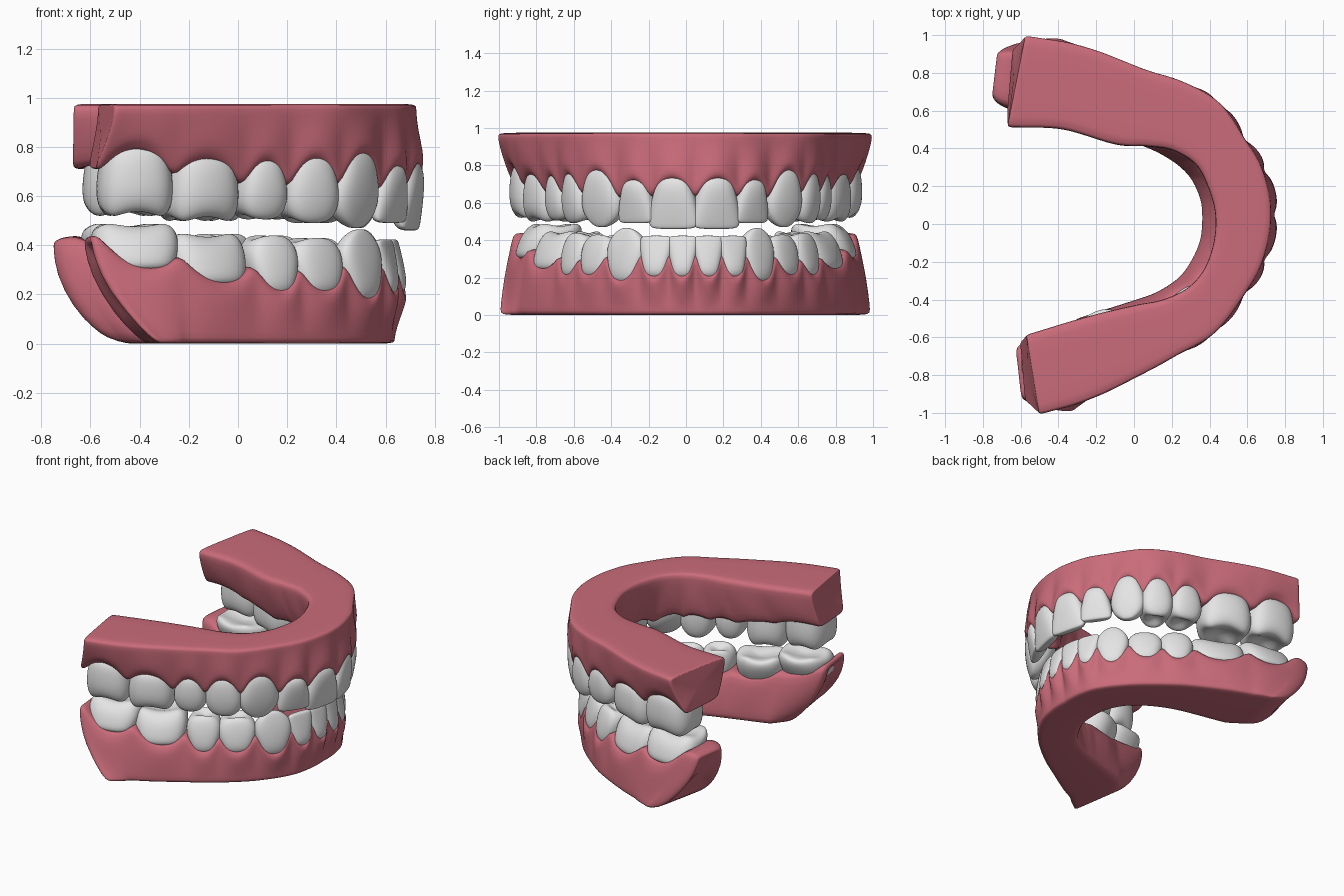
import bpy, math
from mathutils import Vector

if "Cube" in bpy.data.objects:
    bpy.data.objects.remove(bpy.data.objects["Cube"])


def material(name, rgb):
    m = bpy.data.materials.new(name)
    m.diffuse_color = (*rgb, 1)
    m.use_nodes = True
    m.node_tree.nodes["Principled BSDF"].inputs["Base Color"].default_value = m.diffuse_color
    return m


GUM = material("gum_pink", (0.59, 0.15, 0.195))
ENAMEL = material("tooth_white", (0.78, 0.78, 0.78))


def make(name, verts, faces, mat, level):
    me = bpy.data.meshes.new(name)
    me.from_pydata(verts, [], faces)
    me.materials.append(mat)
    me.polygons.foreach_set("use_smooth", [True] * len(me.polygons))
    ob = bpy.data.objects.new(name, me)
    bpy.context.collection.objects.link(ob)
    sub = ob.modifiers.new("smooth", 'SUBSURF')
    sub.levels = sub.render_levels = level
    return ob


def skin(rings):
    """Join closed rings of equal size into a capped tube."""
    n = len(rings[0])
    verts = [p for r in rings for p in r]
    faces = [(i * n + j, i * n + (j + 1) % n, (i + 1) * n + (j + 1) % n, (i + 1) * n + j)
             for i in range(len(rings) - 1) for j in range(n)]
    faces.append(tuple(reversed(range(n))))
    faces.append(tuple(range(len(verts) - n, len(verts))))
    return verts, faces


def curve(pts, t):
    """Smooth curve passing through pts at whole values of t."""
    i = min(max(int(t), 0), len(pts) - 2)
    u = t - i
    P = [Vector(p) for p in pts]
    b, c = P[i], P[i + 1]
    a = P[i - 1] if i > 0 else 2 * b - c
    d = P[i + 2] if i + 2 < len(P) else 2 * c - b
    return 0.5 * (2 * b + (c - a) * u + (2 * a - 5 * b + 4 * c - d) * u * u
                  + (3 * b - a - 3 * c + d) * u ** 3)


def frame(pts, t):
    tan = (curve(pts, min(t + .05, 14)) - curve(pts, max(t - .05, 0))).normalized()
    return curve(pts, t), tan, Vector((-tan.y, tan.x))


# Crown profiles: (height fraction, width factor, depth factor)
PROFILE = {
    "molar": [(-.12, .7, .8), (0, .84, .93), (.35, .97, 1), (.65, 1, 1), (.88, .94, .9),
              (.98, .76, .72), (.9, .45, .42), (.82, .15, .12)],
    "premolar": [(-.2, .6, .8), (0, .7, .93), (.35, .94, 1), (.65, 1, .98), (.88, .88, .85),
                 (.98, .66, .62), (.92, .4, .36), (.86, .1, .1)],
    "canine": [(-.2, .5, .7), (0, .64, .95), (.35, .92, 1), (.62, 1, .85), (.84, .8, .58),
               (.98, .42, .32), (1.02, .15, .12)],
    "incisor": [(-.15, .5, .6), (0, .64, .9), (.3, .84, 1), (.65, .98, .72), (.9, 1, .45),
                (1, .92, .3), (1.02, .5, .12)],
}
KIND = ["molar", "molar", "premolar", "premolar", "canine", "incisor", "incisor"]
KIND = KIND + KIND[::-1]
LEAN = {"molar": 1, "premolar": .5, "canine": .2, "incisor": .2}


def tooth(name, kind, pos, tan, out, w, d, apex, tip, lean):
    rings = []
    for k, (f, a, b) in enumerate(PROFILE[kind]):
        ring = []
        back = (1 - b) * d * .25 if kind in ("incisor", "canine") else 0
        if f < 0:
            back = -.03
        for j in range(16):
            th = 2 * math.pi * j / 16
            c, s = math.cos(th), math.sin(th)
            u = math.copysign(abs(c) ** .75, c)
            v = math.copysign(abs(s) ** .75, s)
            cusp = 0
            if k in (4, 5) and kind in ("molar", "premolar"):
                cusp = -.06 * math.cos((4 if kind == "molar" else 2) * th)
            p = (pos + tan * (u * a * w * (.51 if kind == "molar" else .53) * (1 + .12 * v))
                 + out * (v * b * d * .53 + back - d / 2 - lean * max(f, 0)))
            ring.append((p.x, p.y, apex + (tip - apex) * (f + cusp)))
        rings.append(ring)
    make(name, *skin(rings), ENAMEL, 2)


def arch(name, B, I, contact, apex, tip, depth, zb, off, ends, shrink, pull, slant, lean):
    contact = contact + contact[-2::-1]
    apex, tip, depth = (x + x[::-1] for x in (apex, tip, depth))
    up = 1 if zb == 0 else -1

    # Teeth
    for i in range(14):
        pos, tan, out = frame(B, i + .5)
        w = (Vector(B[i + 1]) - Vector(B[i])).length
        tooth(f"{name}_{KIND[i]}_{i + 1}", KIND[i], pos, tan, out, w, depth[i], apex[i], tip[i],
              lean * LEAN[KIND[i]])

    # Gum: cross-sections along the arch with a scalloped margin
    def section(t):
        i = min(int(t), 13)
        u = t - i
        bump = 1 - abs(2 * u - 1) ** 2
        mid = contact[i] * (1 - u) + contact[i + 1] * u
        ze = mid + (apex[i] - (contact[i] + contact[i + 1]) / 2) * bump
        zl = mid + (ze - mid) * .25
        x = min(max(t - .5, 0), 12.999)
        d = depth[int(x)] * (1 - x % 1) + depth[int(x) + 1] * (x % 1)
        pos, tan, out = frame(B, t)
        m = abs(t - 7) / 7
        wgt = min(max(abs(t - 7) - 6, 0), 1)
        O = pos + out * (off[0] * m + off[1] * (1 - m)) + Vector((slant * wgt, 0))
        E = pos + out * (-.025 + .022 * bump)
        In = curve(I, t)
        L = (pos - out * (d + .02 - .02 * (1 - bump))).lerp(In, .4)
        h, hl = ze - zb, zl - zb
        r = .025 * up

        def P(p, z):
            k = max(0, 1 - abs((z - zb) / h))
            return Vector((p.x + pull * wgt * k ** 2.8, p.y, z))
        bulge = out * .012 * bump
        return [P(In.lerp(O, .5), zb), P(In.lerp(O, .95), zb), P(O, zb + r * .3), P(O, zb + r * 1.5),
                P(O.lerp(E, .3) + bulge * .5, zb + h * .45), P(O.lerp(E, .75) + bulge, zb + h * .78),
                P(E + out * .003, ze - r), P(E - out * .012, ze), P(E - out * .04, ze + r * .1),
                P(E.lerp(L, .5), (ze + zl) / 2), P(L + out * .02, zl), P(L, zl - r),
                P(L.lerp(In, .5) - bulge * .6, zb + hl * .6), P(In, zb + hl * .2),
                P(In, zb + r * .3), P(In.lerp(O, .06), zb)]

    # Rounded gum ends behind the last molars
    def cap(t, sign, length):
        base = section(t)
        tan = frame(B, t)[1] * sign
        c = sum(base, Vector()) / len(base)
        if up > 0:
            c.z = contact[0] * .75
        rings = []
        for ang in (30, 60, 80, 90):
            a = math.radians(ang)
            s = 1 - shrink * (1 - math.cos(a))
            mv = Vector((tan.x, tan.y, 0)) * length * math.sin(a)
            rings.append([c + (p - c) * s + mv for p in base])
        rings.append([c + mv + (p - c - mv) * .8 for p in rings[-1]])
        return rings

    rings = cap(0, -1, ends[0])[::-1]
    rings += [section(i / 8) for i in range(113)]
    rings += cap(14, 1, ends[1])
    v, f = skin(rings)
    if up > 0:
        f = [tuple(reversed(q)) for q in f]
    make(name + "_gum", v, f, GUM, 1)


# Upper jaw: outer tooth line, inner gum outline, then margin, neck, tip heights and depths
arch("upper",
     [(-.62, .95), (-.28, .91), (.05, .80), (.27, .74), (.46, .64), (.60, .46), (.71, .29), (.765, .05),
      (.71, -.20), (.60, -.38), (.43, -.58), (.22, -.69), (.03, -.78), (-.25, -.90), (-.55, -.96)],
     [(-.65, .51), (-.38, .50), (-.1, .42), (.06, .41), (.2, .39), (.33, .31), (.4, .17), (.43, .04),
      (.42, -.1), (.37, -.24), (.28, -.34), (.15, -.4), (0, -.43), (-.25, -.49), (-.55, -.58)],
     [.71, .68, .64, .63, .63, .61, .62, .62], [.79, .75, .74, .75, .77, .72, .73],
     [.515, .495, .505, .49, .475, .495, .465], [.32, .32, .25, .24, .2, .17, .18],
     .975, (.045, -.04), (.02, .02), .05, 0, .06, 0)

# Lower jaw
arch("lower",
     [(-.62, .94), (-.25, .89), (.1, .75), (.29, .64), (.47, .5), (.61, .34), (.67, .2), (.69, .05),
      (.67, -.1), (.61, -.26), (.46, -.45), (.27, -.60), (.08, -.71), (-.22, -.87), (-.56, -.95)],
     [(-.66, .58), (-.35, .5), (-.05, .44), (.1, .39), (.22, .32), (.3, .24), (.35, .13), (.36, .03),
      (.35, -.08), (.31, -.18), (.24, -.28), (.12, -.36), (-.02, -.41), (-.3, -.5), (-.57, -.6)],
     [.44, .36, .32, .31, .33, .34, .34, .34], [.31, .25, .22, .22, .19, .21, .21],
     [.49, .45, .44, .43, .46, .42, .42], [.3, .3, .21, .19, .16, .14, .14],
     0, (.045, -.055), (.13, .055), .36, .2, .04, .08)
